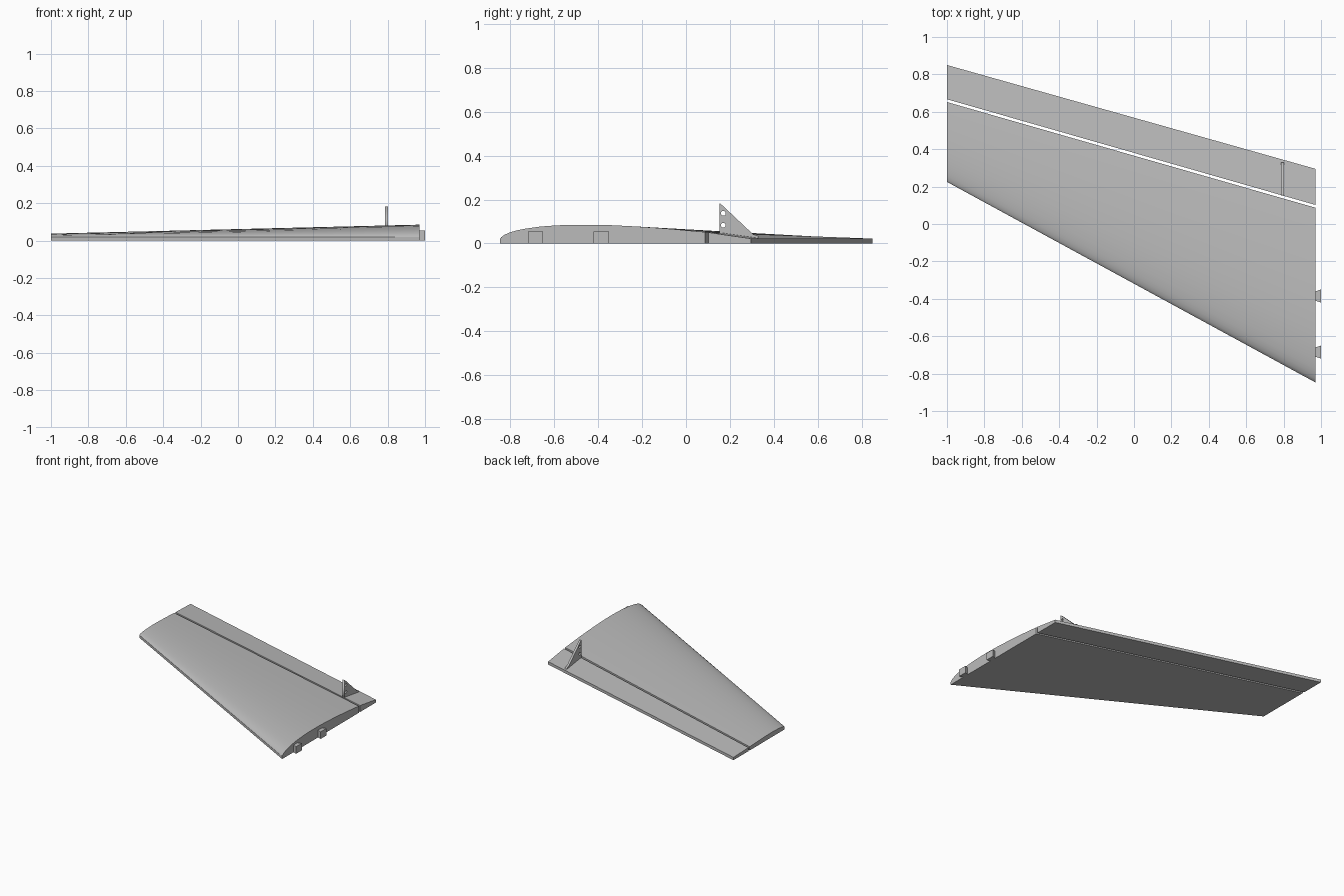
import bpy, bmesh, math

cube = bpy.data.objects.get("Cube")
if cube:
    bpy.data.objects.remove(cube, do_unlink=True)

grey = bpy.data.materials.new("light grey")
grey.use_nodes = True
COLOUR = (0.5, 0.5, 0.5, 1)
grey.diffuse_color = COLOUR
grey.node_tree.nodes["Principled BSDF"].inputs["Base Color"].default_value = COLOUR

ROOT_X, TIP_X = 0.97, -1.0
EDGE = 0.02            # constant thickness of leading and trailing edges


def loft(name, rings):
    """Solid skinned between two matching closed rings."""
    bm = bmesh.new()
    a, b = [[bm.verts.new(p) for p in ring] for ring in rings]
    n = len(a)
    for i in range(n):
        j = (i + 1) % n
        bm.faces.new((a[i], a[j], b[j], b[i]))
    bm.faces.new(a)
    bm.faces.new(b)
    bmesh.ops.recalc_face_normals(bm, faces=bm.faces)
    mesh = bpy.data.meshes.new(name)
    bm.to_mesh(mesh)
    bm.free()
    obj = bpy.data.objects.new(name, mesh)
    bpy.context.collection.objects.link(obj)
    mesh.materials.append(grey)
    return obj


def smooth(obj):
    bpy.ops.object.select_all(action="DESELECT")
    obj.select_set(True)
    bpy.context.view_layer.objects.active = obj
    bpy.ops.object.shade_smooth_by_angle(angle=math.radians(25))


# Upper camber: fraction of the main panel chord, fraction of the bulge height
CAMBER = [(0, 0), (.006, .13), (.02, .28), (.045, .45), (.08, .6), (.13, .74),
          (.2, .88), (.28, .96), (.36, 1), (.45, 1), (.54, .97), (.64, .9),
          (.74, .81), (.84, .7), (.93, .58), (1, .49)]


def panel_ring(x, front, back, bulge):
    top = [(x, front + (back - front) * t, EDGE + bulge * h) for t, h in CAMBER]
    return [(x, front, 0)] + top + [(x, back, 0)]


# Main wing panel with flat underside
panel = loft("wing_panel", [panel_ring(ROOT_X, -0.847, 0.087, 0.065),
                            panel_ring(TIP_X, 0.225, 0.652, 0.017)])
smooth(panel)


def flap_ring(x, front, back, height):
    return [(x, front, 0), (x, front, height), (x, back, EDGE + .002), (x, back, 0)]


# Hinged control surface behind the narrow gap
loft("aileron", [flap_ring(ROOT_X, 0.102, 0.295, 0.050),
                 flap_ring(TIP_X, 0.667, 0.85, 0.028)])


# Flared mounting tabs on the root face
def tab_ring(x, y, half):
    return [(x, y - half, 0), (x, y + half, 0), (x, y + half, .055), (x, y - half, .055)]


for name, y in (("front_mounting_tab", -0.685), ("rear_mounting_tab", -0.385)):
    loft(name, [tab_ring(ROOT_X - .002, y, .024), tab_ring(1.0, y, .035)])

# Control horn: flat plate with two linkage holes
curve = bpy.data.curves.new("control_horn", "CURVE")
curve.dimensions = "2D"
curve.fill_mode = "BOTH"
curve.extrude = 0.008


def outline(points):
    spline = curve.splines.new("POLY")
    spline.points.add(len(points) - 1)
    for p, (u, v) in zip(spline.points, points):
        p.co = (u, v, 0, 1)
    spline.use_cyclic_u = True


outline([(.153, .01), (.153, .183), (.166, .173), (.305, .042), (.33, .033), (.33, .01)])
for height in (.137, .083):
    outline([(.17 + .011 * math.cos(k * math.tau / 16),
              height + .011 * math.sin(k * math.tau / 16)) for k in range(16)])
horn = bpy.data.objects.new("control_horn", curve)
bpy.context.collection.objects.link(horn)
horn.rotation_euler = (math.pi / 2, 0, math.pi / 2)
horn.location.x = 0.794
curve.materials.append(grey)
bpy.ops.object.select_all(action="DESELECT")
horn.select_set(True)
bpy.context.view_layer.objects.active = horn
bpy.ops.object.convert(target="MESH")
